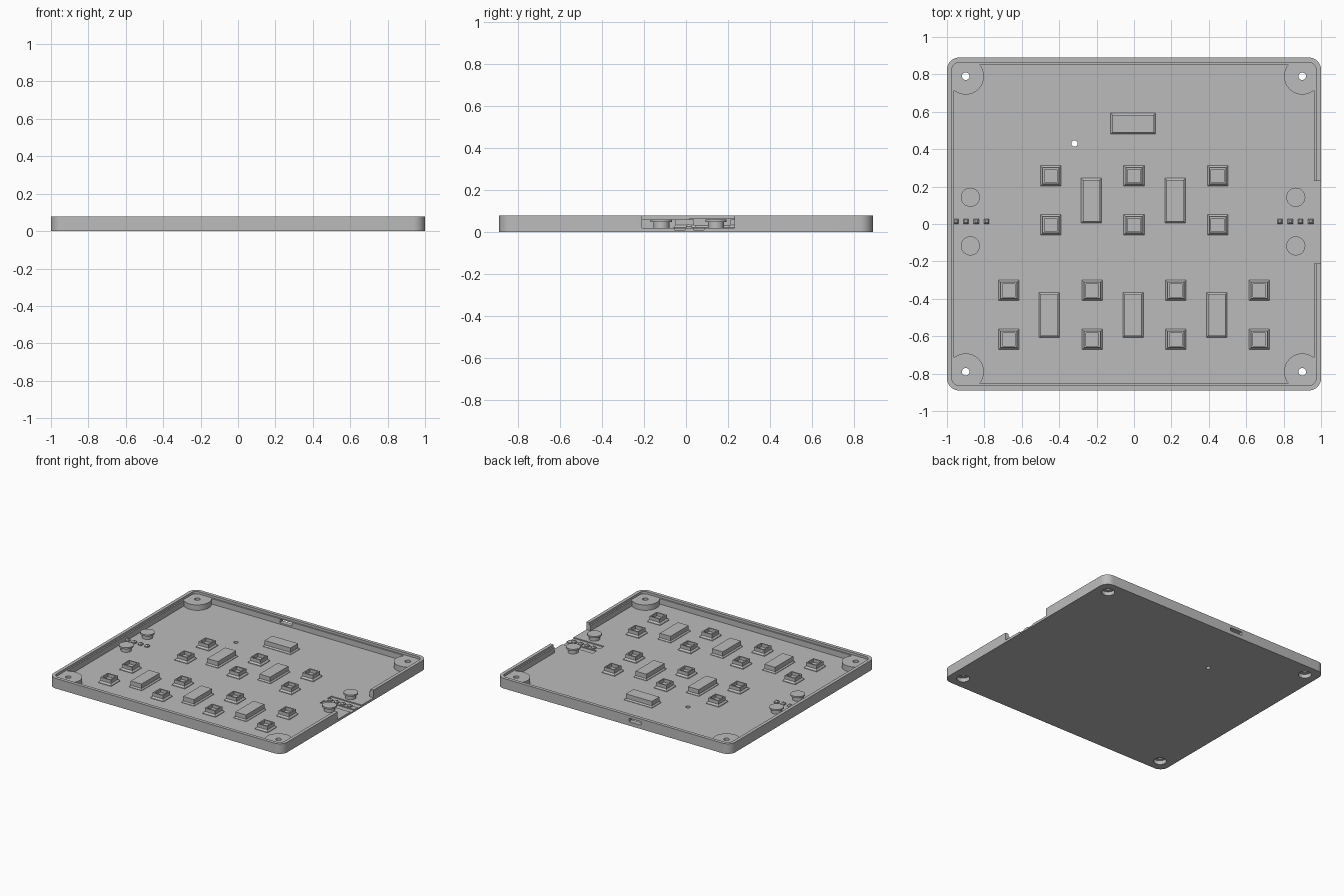
import bpy, bmesh, math

if "Cube" in bpy.data.objects:
    bpy.data.objects.remove(bpy.data.objects["Cube"])

grey = bpy.data.materials.new("plain grey")
grey.diffuse_color = (0.5, 0.5, 0.5, 1)
grey.use_nodes = True
grey.node_tree.nodes["Principled BSDF"].inputs["Base Color"].default_value = grey.diffuse_color
FLOOR, LEDGE, RIM = 0.018, 0.06, 0.078


def box_ring(cx, cy, hx, hy):
    return [(cx + a * hx, cy + b * hy) for a, b in ((-1, -1), (1, -1), (1, 1), (-1, 1))]


def circle_ring(cx, cy, r, n=32):
    return [(cx + r * math.cos(2 * math.pi * i / n), cy + r * math.sin(2 * math.pi * i / n))
            for i in range(n)]


def round_ring(hx, hy, r, n=8):
    pts = []
    for q, (a, b) in enumerate(((1, 1), (-1, 1), (-1, -1), (1, -1))):
        for i in range(n + 1):
            t = math.pi / 2 * (q + i / n)
            pts.append((a * (hx - r) + r * math.cos(t), b * (hy - r) + r * math.sin(t)))
    return pts


def loft(name, *levels):
    """Closed solid through (outline, height) levels."""
    bm = bmesh.new()
    rings = [[bm.verts.new((x, y, z)) for x, y in ring] for ring, z in levels]
    n = len(rings[0])
    for lo, hi in zip(rings, rings[1:]):
        for i in range(n):
            bm.faces.new((lo[i], lo[(i + 1) % n], hi[(i + 1) % n], hi[i]))
    bm.faces.new(rings[0][::-1])
    bm.faces.new(rings[-1])
    bmesh.ops.recalc_face_normals(bm, faces=bm.faces)
    mesh = bpy.data.meshes.new(name)
    bm.to_mesh(mesh)
    bm.free()
    mesh.materials.append(grey)
    obj = bpy.data.objects.new(name, mesh)
    bpy.context.collection.objects.link(obj)
    return obj


def prism(name, ring, z0, z1):
    return loft(name, (ring, z0), (ring, z1))


def combine(target, tool, operation='DIFFERENCE'):
    """Apply a boolean and discard the tool."""
    mod = target.modifiers.new("cut", 'BOOLEAN')
    mod.operation, mod.object, mod.solver = operation, tool, 'EXACT'
    deps = bpy.context.evaluated_depsgraph_get()
    mesh = bpy.data.meshes.new_from_object(target.evaluated_get(deps))
    target.modifiers.clear()
    target.data = mesh
    bpy.data.objects.remove(tool)


def smooth(obj):
    bpy.ops.object.select_all(action='DESELECT')
    bpy.context.view_layer.objects.active = obj
    obj.select_set(True)
    bpy.ops.object.shade_smooth_by_angle(angle=math.radians(30))


# Tray shell with a stepped inner lip
tray = prism("tray", round_ring(1, 0.89, 0.065), 0, RIM)
inside = loft("cavity",
              (round_ring(0.963, 0.853, 0.03), FLOOR), (round_ring(0.963, 0.853, 0.03), LEDGE),
              (round_ring(0.974, 0.864, 0.04), LEDGE), (round_ring(0.974, 0.864, 0.04), 0.2))
combine(tray, inside)

# Corner bosses with screw holes and recesses underneath
corners = [(a * 0.9, b * 0.79) for a in (-1, 1) for b in (-1, 1)]
for x, y in corners:
    combine(tray, prism("boss", circle_ring(x, y, 0.098), 0.005, LEDGE), 'UNION')
for x, y in corners:
    combine(tray, loft("screw_hole",
                       (circle_ring(x, y, 0.046), -0.05), (circle_ring(x, y, 0.046), 0.03),
                       (circle_ring(x, y, 0.02), 0.03), (circle_ring(x, y, 0.02), 0.2)))

# Side opening, back port, reset hole and the two connector grooves
combine(tray, prism("side_gap", box_ring(1.0, 0.01, 0.08, 0.22), FLOOR, 0.2))
combine(tray, prism("port", box_ring(-0.187, 0.88, 0.053, 0.06), 0.03, 0.057))
combine(tray, prism("reset_hole", circle_ring(-0.318, 0.43, 0.017, 20), -0.1, 0.1))
for y in (0.06, -0.03):
    combine(tray, prism("groove", box_ring(0.89, y, 0.15, 0.025), 0.01, 0.05))
smooth(tray)

# Square sockets with flared skirts and sunken tops
rows = [(y, xs) for ys, xs in (((0.257, -0.005), (-0.445, 0, 0.447)),
                               ((-0.355, -0.617), (-0.67, -0.223, 0.223, 0.67))) for y in ys]
for y, xs in rows:
    for x in xs:
        loft("socket", *[(box_ring(x, y, h, h), z) for h, z in
                         ((0.055, FLOOR - 0.004), (0.055, FLOOR + 0.004), (0.044, 0.034),
                          (0.044, 0.06), (0.034, 0.06), (0.034, 0.036))])

# Long blocks with small skirts
blocks = [(x, 0.125, 0.055, 0.12) for x in (-0.228, 0.22)]
blocks += [(x, -0.487, 0.055, 0.12) for x in (-0.453, -0.005, 0.442)]
blocks.append((-0.005, 0.537, 0.12, 0.056))
for x, y, hx, hy in blocks:
    loft("block", *[(box_ring(x, y, hx - d, hy - d), z) for d, z in
                    ((0, FLOOR - 0.004), (0, FLOOR + 0.003), (0.009, 0.03), (0.009, 0.064))])

# Capped round posts
for x in (-0.875, 0.865):
    for y in (0.143, -0.117):
        post = loft("post", *[(circle_ring(x, y, r), z) for r, z in
                              ((0.038, FLOOR - 0.004), (0.038, 0.048), (0.051, 0.048), (0.051, 0.06))])
        smooth(post)

# Rows of connector pins
for start in (-0.953, 0.78):
    for i in range(4):
        x = start + 0.055 * i
        loft("pin", (box_ring(x, 0.014, 0.014, 0.014), FLOOR - 0.004),
             (box_ring(x, 0.014, 0.014, 0.014), 0.026), (box_ring(x, 0.014, 0.007, 0.007), 0.036))
